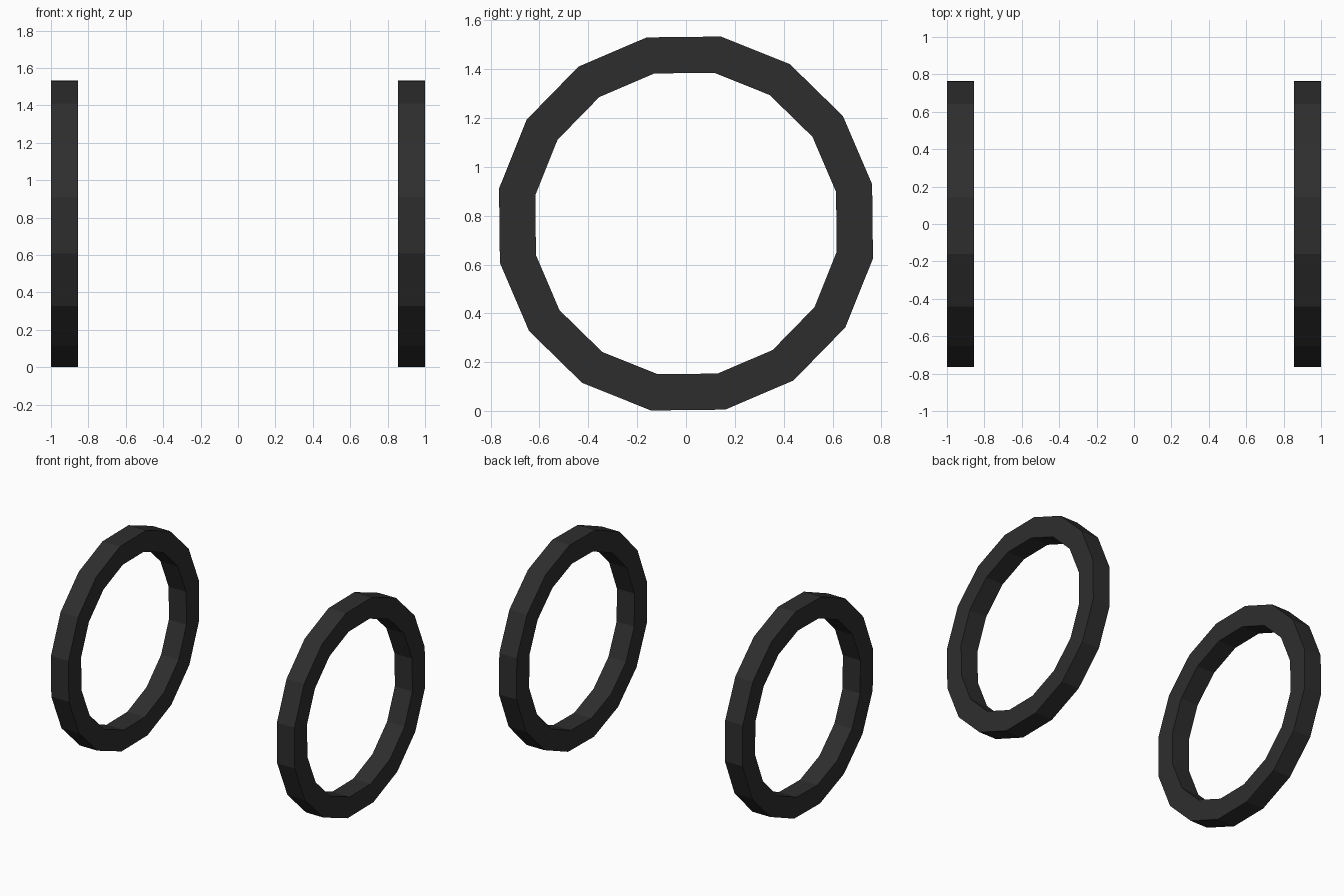
import bpy, bmesh, math

if "Cube" in bpy.data.objects:
    bpy.data.objects.remove(bpy.data.objects["Cube"])

SIDES, TURN = 16, math.radians(11.9)
OUTER, INNER = 0.779, 0.628
CENTRE_Z = 0.768

rubber = bpy.data.materials.new("dark_rubber")
rubber.diffuse_color = (0.027, 0.027, 0.027, 1)
rubber.use_nodes = True
rubber.node_tree.nodes["Principled BSDF"].inputs["Base Color"].default_value = rubber.diffuse_color


def make_ring(name, x0, x1):
    """Flat-faced ring around the x axis: a square section swept round 16 sides."""
    section = [(x0, OUTER), (x1, OUTER), (x1, INNER), (x0, INNER)]
    bm = bmesh.new()
    rows = []
    for i in range(SIDES):
        a = TURN + 2 * math.pi * i / SIDES
        rows.append([bm.verts.new((x, r * math.cos(a), CENTRE_Z + r * math.sin(a)))
                     for x, r in section])
    for i in range(SIDES):
        p, q = rows[i], rows[(i + 1) % SIDES]
        for j in range(4):
            k = (j + 1) % 4
            bm.faces.new((p[j], p[k], q[k], q[j]))
    bmesh.ops.recalc_face_normals(bm, faces=bm.faces)
    mesh = bpy.data.meshes.new(name)
    bm.to_mesh(mesh)
    bm.free()
    mesh.materials.append(rubber)
    bpy.context.collection.objects.link(bpy.data.objects.new(name, mesh))


# Left and right tyres
make_ring("left_tyre", -1.0, -0.856)
make_ring("right_tyre", 0.856, 1.0)
